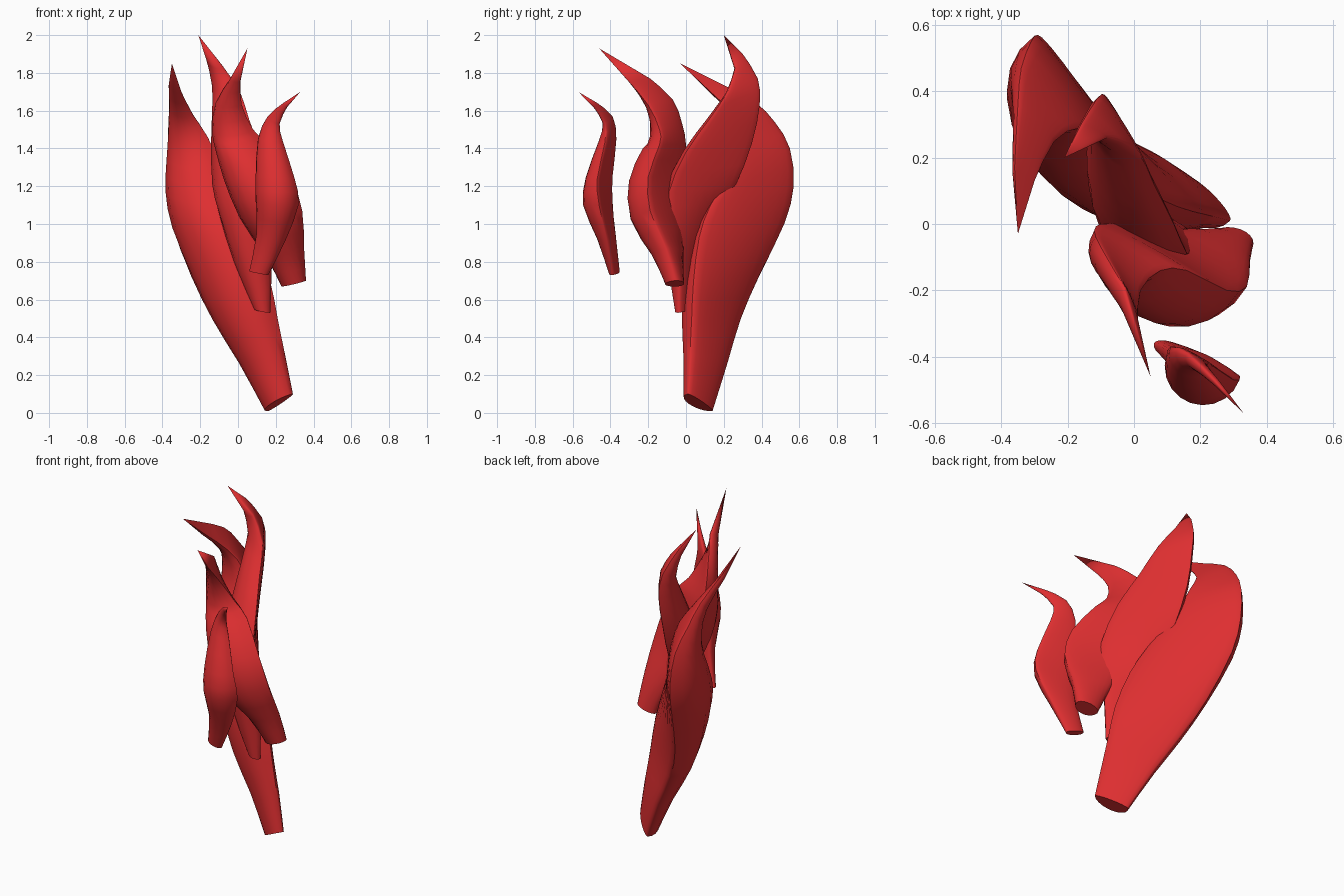
import bpy
import bmesh
import math
from mathutils import Vector

SEGMENTS = 20

default_cube = bpy.data.objects.get("Cube")
if default_cube:
    bpy.data.objects.remove(default_cube, do_unlink=True)


def make_material(name, color):
    material = bpy.data.materials.new(name)
    material.use_nodes = True
    material.diffuse_color = color
    shader = material.node_tree.nodes["Principled BSDF"]
    shader.inputs["Base Color"].default_value = color
    shader.inputs["Roughness"].default_value = 0.6
    return material


def refine(rows):
    """Insert a smooth in-between station after every station but the last."""
    rows = [Vector(row) / 100 for row in rows]
    result = []
    for i in range(len(rows) - 1):
        before = rows[max(i - 1, 0)]
        after = rows[min(i + 2, len(rows) - 1)]
        result.append(rows[i])
        result.append(((rows[i] + rows[i + 1]) * 9 - before - after) / 16)
    result.append(rows[-1])
    return result


def section(left, right, tangent, front_bulge, back_bulge):
    """Lens-shaped ring between two edge points, with its own bulge on each side."""
    middle = (left + right) / 2
    half_chord = (right - left) / 2
    normal = half_chord.cross(tangent).normalized()
    ring = []
    for step in range(SEGMENTS):
        angle = math.tau * step / SEGMENTS
        bulge = front_bulge if math.sin(angle) > 0 else back_bulge
        ring.append(middle + half_chord * math.cos(angle) + normal * bulge * math.sin(angle))
    return ring


def make_flame(name, stations, tip, material):
    """Loft a curling flame; stations hold left edge, right edge and bulges in hundredths."""
    tip = Vector(tip) / 100
    rows = refine(stations)
    lefts = [Vector(row[0:3]) for row in rows]
    rights = [Vector(row[3:6]) for row in rows]
    centres = [(a + b) / 2 for a, b in zip(lefts, rights)] + [tip]

    bm = bmesh.new()
    rings = []
    for i, row in enumerate(rows):
        tangent = centres[i + 1] - centres[max(i - 1, 0)]
        points = section(lefts[i], rights[i], tangent, row[6], row[7])
        rings.append([bm.verts.new(point) for point in points])

    # Side walls, root cap and pointed tip
    for lower, upper in zip(rings, rings[1:]):
        for j in range(SEGMENTS):
            k = (j + 1) % SEGMENTS
            bm.faces.new((lower[j], lower[k], upper[k], upper[j]))
    bm.faces.new(list(reversed(rings[0])))
    point = bm.verts.new(tip)
    for j in range(SEGMENTS):
        bm.faces.new((rings[-1][j], rings[-1][(j + 1) % SEGMENTS], point))
    bmesh.ops.recalc_face_normals(bm, faces=bm.faces[:])

    mesh = bpy.data.meshes.new(name)
    bm.to_mesh(mesh)
    bm.free()
    mesh.materials.append(material)
    flame = bpy.data.objects.new(name, mesh)
    bpy.context.collection.objects.link(flame)
    bpy.ops.object.select_all(action="DESELECT")
    flame.select_set(True)
    bpy.context.view_layer.objects.active = flame
    bpy.ops.object.shade_smooth_by_angle(angle=math.radians(50))
    return flame


red = make_material("flame red", (0.73, 0.028, 0.03, 1.0))

# Broad rear flame reaching down to the ground
make_flame("main_flame", [
    (16, 14, 1, 29, 1, 10, 8, 2),
    (3, 22, 27, 25, 2, 30, 12, 3),
    (-10, 29, 50, 21, 3, 50, 17, 3),
    (-20, 39, 73, 17, 4, 70, 21, 3),
    (-27, 52, 100, 9, 7, 93, 24, 2),
    (-29, 57, 120, 1, 13, 110, 23, 2),
    (-31, 55, 140, -9, 25, 130, 17, 2),
    (-34, 47, 154, -16, 29, 146, 11, 1),
    (-35, 36, 165, -24, 25, 158, 6, 1),
    (-36, 17, 175, -30, 13, 170, 3, 0),
], (-35, -3, 185), red)

# Tallest flame in the middle
make_flame("tall_flame", [
    (9, 1, 55, 17, -4, 53, 4, 2),
    (-1, 6, 80, 18, -4, 80, 11, 2),
    (-6, 15, 105, 18, -7, 100, 16, 1),
    (-7, 26, 120, 16, -9, 117, 17, 1),
    (-9, 35, 143, 12, 0, 138, 14, 1),
    (-9, 39, 163, 6, 12, 155, 11, 1),
    (-11, 38, 177, 1, 22, 170, 8, 1),
    (-16, 30, 190, -8, 26, 183, 4, 1),
], (-21, 20, 200), red)

# Forward-curling flame
make_flame("curled_flame", [
    (23, -4, 67, 36, -6, 70, 6, 4),
    (15, -2, 85, 35, -11, 87, 12, 3),
    (3, -2, 107, 34, -19, 107, 20, 2),
    (-4, 0, 125, 28, -20, 125, 21, 1),
    (-10, 0, 142, 16, -14, 142, 17, 1),
    (-12, -2, 153, 8, -14, 150, 12, 1),
    (-10, -7, 166, 2, -20, 163, 7, 1),
    (-3, -19, 177, 1, -30, 175, 3, 1),
], (5, -46, 193), red)

# Small detached flame at the front
make_flame("small_flame", [
    (6, -36, 75, 16, -39, 73, 3, 2),
    (10, -38, 95, 25, -42, 91, 7, 2),
    (10, -39, 112, 32, -46, 110, 12, 1),
    (10, -39, 125, 30, -47, 124, 10, 1),
    (11, -37, 145, 24, -43, 143, 6, 1),
    (16, -39, 157, 22, -43, 153, 3, 1),
    (24, -47, 164, 26, -49, 162, 1, 1),
], (33, -57, 170), red)
